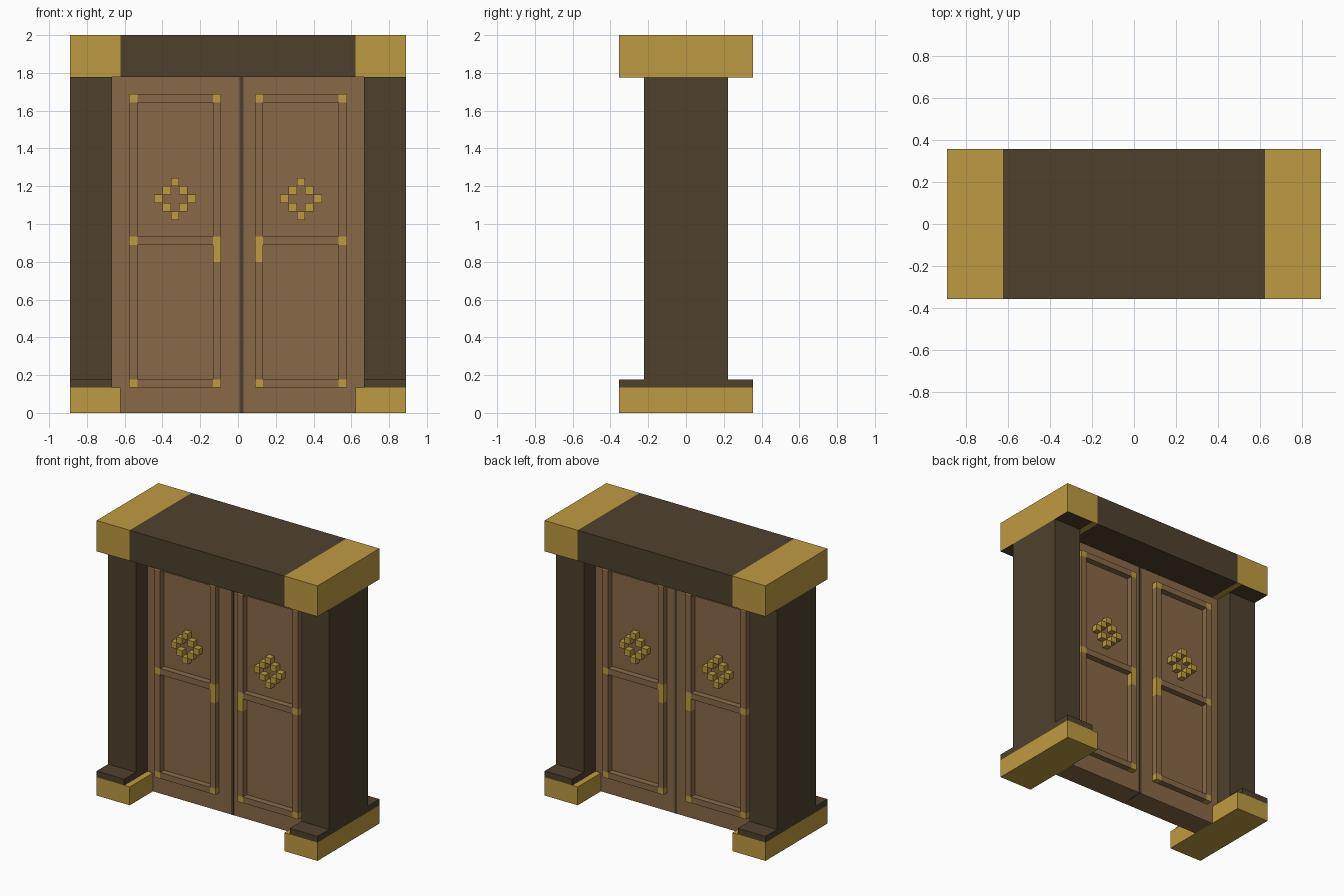
import bpy
import bmesh

U = 2 / 45  # block module: every part sits on this grid

cube = bpy.data.objects.get("Cube")
if cube:
    bpy.data.objects.remove(cube, do_unlink=True)


def material(name, rgb):
    m = bpy.data.materials.new(name)
    m.use_nodes = True
    m.diffuse_color = (*rgb, 1)
    m.node_tree.nodes["Principled BSDF"].inputs["Base Color"].default_value = (*rgb, 1)
    return m


gold = material("gold", (0.52, 0.325, 0.053))
dark = material("dark_wood", (0.078, 0.053, 0.027))
brown = material("door_wood", (0.25, 0.141, 0.062))


def prism(name, profile, y0, y1, mat):
    """Extrude an x-z outline from y0 to y1, all in modules."""
    bm = bmesh.new()
    face = bm.faces.new([bm.verts.new((x * U, y0 * U, z * U)) for x, z in profile])
    moved = bmesh.ops.extrude_face_region(bm, geom=[face])["geom"]
    for v in moved:
        if isinstance(v, bmesh.types.BMVert):
            v.co.y = y1 * U
    bmesh.ops.recalc_face_normals(bm, faces=bm.faces)
    mesh = bpy.data.meshes.new(name)
    bm.to_mesh(mesh)
    bm.free()
    mesh.materials.append(mat)
    obj = bpy.data.objects.new(name, mesh)
    bpy.context.collection.objects.link(obj)
    return obj


def box(name, x, y, z, mat):
    outline = [(x[0], z[0]), (x[1], z[0]), (x[1], z[1]), (x[0], z[1])]
    return prism(name, outline, y[0], y[1], mat)


# Lintel
box("lintel", (-14, 14), (-8, 8), (40, 45), dark)

for side, s in (("left", 1), ("right", -1)):
    def span(a, b):
        return sorted((s * a, s * b))

    # Frame: lintel cap, post, plinth and foot
    box(f"{side}_lintel_cap", span(14, 20), (-8, 8), (40, 45), gold)
    box(f"{side}_cap_underside", span(15, 20), (-8, 8), (39.96, 40), dark)
    box(f"{side}_post", span(15, 20), (-5, 5), (4, 40), dark)
    box(f"{side}_plinth", span(15, 20), (-8, 8), (3, 4), dark)
    box(f"{side}_foot", span(14, 20), (-8, 8), (0, 3), gold)

    # Door leaf, notched around the foot
    leaf = [(0, 0), (14, 0), (14, 3), (15, 3), (15, 40), (0, 40)]
    prism(f"{side}_door_leaf", [(s * x, z) for x, z in leaf], -2, 2, brown)

    # Raised trim on both faces of the leaf
    for face, f in (("front", -1), ("back", 1)):
        tag = f"{side}_{face}"
        depth = sorted((f * 2, f * 3))
        rows = (3, 20, 37)
        for z in rows:
            box(f"{tag}_rail", span(3, 12), depth, (z, z + 1), brown)
            for x in (2, 12):
                low = 18 if (z == 20 and x == 2) else z  # long block is the handle
                name = "handle" if low != z else "corner_block"
                box(f"{tag}_{name}", span(x, x + 1), depth, (low, z + 1), gold)
        for x in (2, 12):
            low_top = 18 if x == 2 else 20
            box(f"{tag}_lower_stile", span(x, x + 1), depth, (4, low_top), brown)
            box(f"{tag}_upper_stile", span(x, x + 1), depth, (21, 37), brown)

        # Diamond ring of blocks
        for i in range(-2, 3):
            for j in {2 - abs(i), abs(i) - 2}:
                box(f"{tag}_rosette_block", span(7 + i, 8 + i), depth,
                    (25 + j, 26 + j), gold)

# Dark seam between the leaves
box("door_seam", (0.2, 0.65), (-2.04, 2.04), (0, 40), dark)
